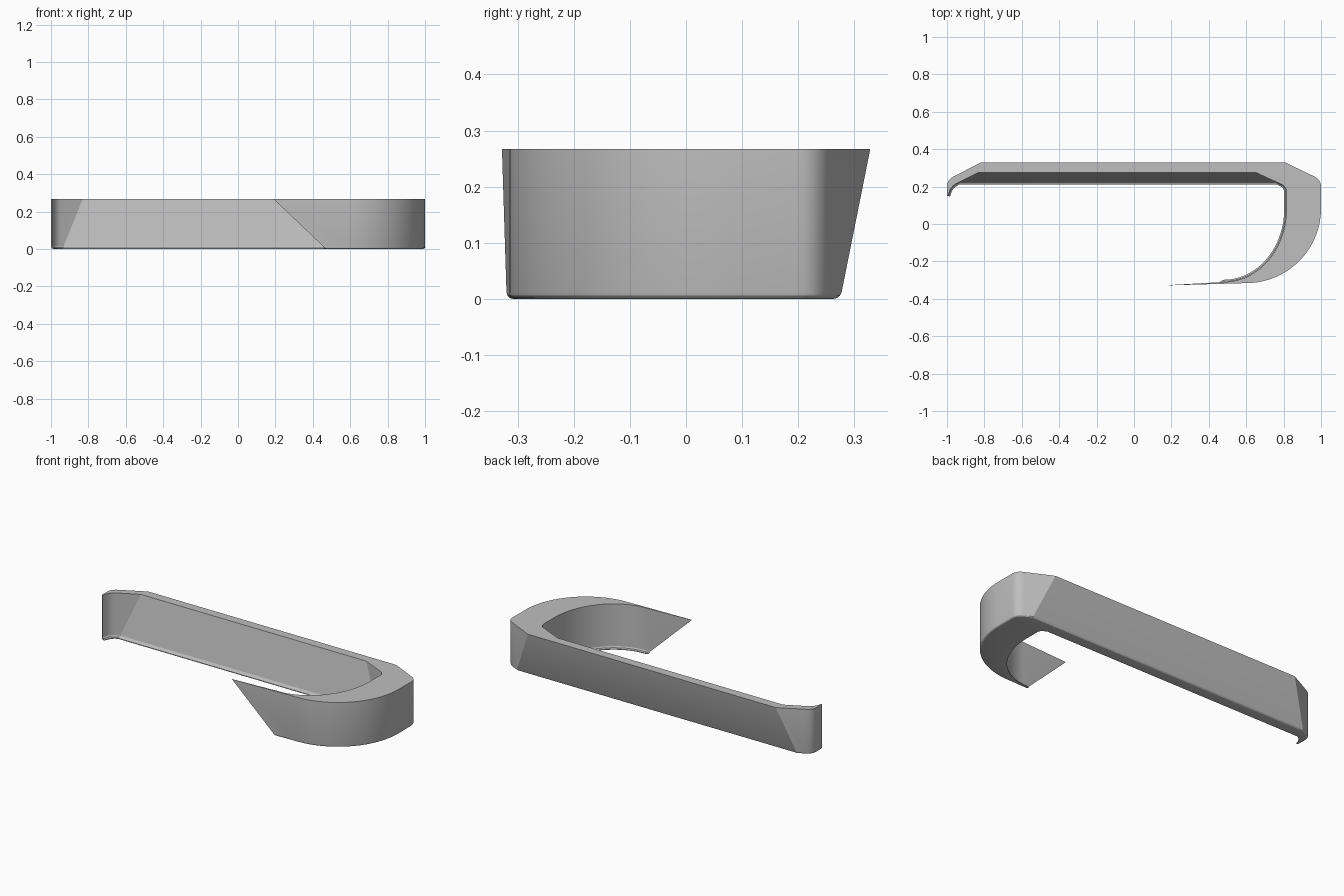
import bpy, bmesh, math
from mathutils import Vector

cube = bpy.data.objects.get("Cube")
if cube:
    bpy.data.objects.remove(cube)

HEIGHT = 0.267
LEAN = 0.2          # how far the back wall leans out per unit of height
V = Vector

grey = bpy.data.materials.new("plain grey")
grey.use_nodes = True
grey.diffuse_color = (0.52, 0.52, 0.52, 1)
grey.node_tree.nodes["Principled BSDF"].inputs["Base Color"].default_value = grey.diffuse_color


def arc(center, rx, ry, steps=28):
    """Quarter ellipse from the front to the right side."""
    return [V((center[0] + rx * math.sin(i / steps * math.pi / 2),
               center[1] - ry * math.cos(i / steps * math.pi / 2))) for i in range(steps + 1)]


def corner(a, b, c, steps=8):
    """Rounded corner between a and c, pulled towards b."""
    a, b, c = V(a), V(b), V(c)
    return [a * (1 - t) ** 2 + b * 2 * t * (1 - t) + c * t * t
            for t in (i / steps for i in range(steps + 1))]


def meet(a, b, y):
    """Point of the chamfer line a-b where it reaches the leaning back wall."""
    return V(a).lerp(V(b), (y - a[1]) / (b[1] - a[1]))


def inset(path, d):
    """Shift a path towards the inside of the hook."""
    out = []
    for i, p in enumerate(path):
        t = (path[min(i + 1, len(path) - 1)] - path[max(i - 1, 0)]).normalized()
        out.append(p + V((-t.y, t.x)) * d)
    return out


def tip_x(z):
    return 0.19 + 0.28 * (1 - z / HEIGHT)


def outer(z):
    y = 0.275 + LEAN * z
    bend = arc((0.6, 0.085), 0.4, 0.401)
    tip = V((tip_x(z), -0.328 + 0.03 * (tip_x(z) - 0.19)))
    right = corner((1, 0.2), (1, 0.238), (0.96, 0.256))
    left = corner((-0.96, 0.256), (-1, 0.238), (-1, 0.2))
    return ([tip] + bend + right + [meet((0.96, 0.256), (0.81, 0.3285), y),
            meet((-0.96, 0.256), (-0.82, 0.3285), y)] + left + [V((-1, 0.15))])


def inner(z):
    y = 0.222 + LEAN * z
    bend = arc((0.48, 0.08), 0.335, 0.39)
    tip = V((tip_x(z), -0.3265 + 0.03 * (tip_x(z) - 0.19)))
    right = corner((0.815, 0.17), (0.815, 0.202), (0.78, 0.216))
    left = corner((-0.95, 0.216), (-0.98, 0.2), (-0.99, 0.165))
    return ([tip] + bend + right + [meet((0.78, 0.216), (0.65, 0.2755), y),
            meet((-0.95, 0.216), (-0.83, 0.2755), y)] + left + [V((-0.995, 0.15))])


# Cross-section: (wall, height, inset), with a rounded outer foot and a small inner lip
section = [(outer, HEIGHT, 0), (outer, 0.012, 0), (outer, 0.006, 0.0016),
           (outer, 0.0016, 0.006), (outer, 0, 0.012), (inner, 0, 0.012),
           (inner, 0.004, 0.012), (inner, 0.008, 0.004), (inner, 0.016, 0),
           (inner, HEIGHT, 0)]

# Hooked band lofted along its path
bm = bmesh.new()
rows = [[bm.verts.new((p.x, p.y, z)) for p in inset(wall(z), d)] for wall, z, d in section]
for k, row in enumerate(rows):
    nxt = rows[(k + 1) % len(rows)]
    for i in range(len(row) - 1):
        bm.faces.new((row[i], nxt[i], nxt[i + 1], row[i + 1]))
bm.faces.new([r[0] for r in rows])
bm.faces.new([r[-1] for r in reversed(rows)])
bmesh.ops.recalc_face_normals(bm, faces=bm.faces)

mesh = bpy.data.meshes.new("hooked_band")
bm.to_mesh(mesh)
bm.free()
mesh.materials.append(grey)
band = bpy.data.objects.new("hooked_band", mesh)
bpy.context.collection.objects.link(band)
bpy.ops.object.select_all(action='DESELECT')
band.select_set(True)
bpy.context.view_layer.objects.active = band
bpy.ops.object.shade_smooth_by_angle(angle=math.radians(20))
